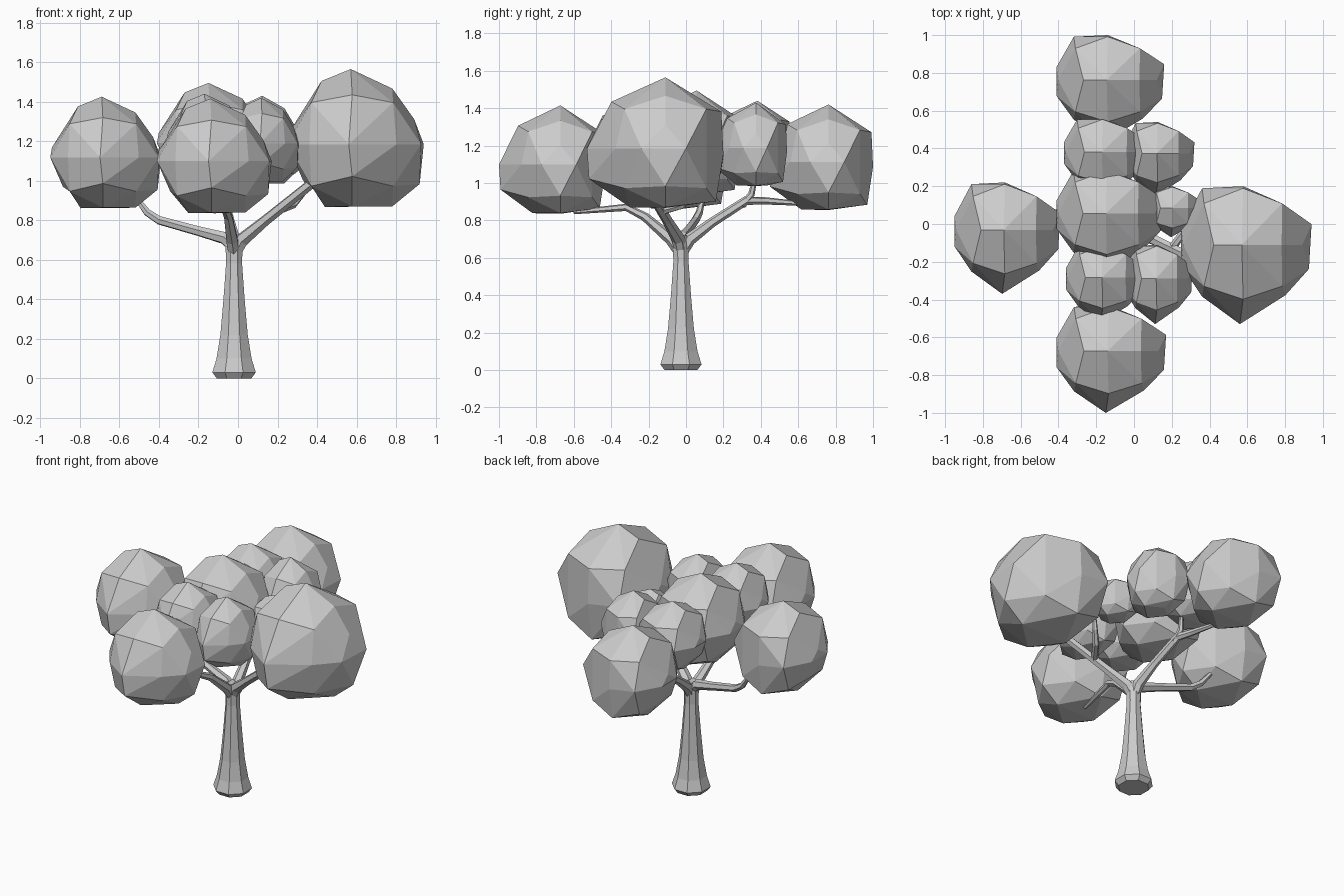
import bpy, bmesh, math
from itertools import product
from mathutils import Vector

if "Cube" in bpy.data.objects:
    bpy.data.objects.remove(bpy.data.objects["Cube"])


def finish(bm, name):
    bmesh.ops.recalc_face_normals(bm, faces=bm.faces)
    me = bpy.data.meshes.new(name)
    bm.to_mesh(me)
    bm.free()
    ob = bpy.data.objects.new(name, me)
    bpy.context.collection.objects.link(ob)
    return ob


def tube(name, path, sides):
    """Tapered faceted limb through (x, y, z, radius) points."""
    bm = bmesh.new()
    pts = [Vector(p[:3]) for p in path]
    rings = []
    for i, p in enumerate(pts):
        d = pts[min(i + 1, len(pts) - 1)] - pts[max(i - 1, 0)]
        q = Vector((0, 0, 1)).rotation_difference(d.normalized())
        ring = []
        for k in range(sides):
            a = 2 * math.pi * (k + 0.5) / sides
            ring.append(bm.verts.new(p + q @ Vector((math.cos(a), math.sin(a), 0)) * path[i][3]))
        rings.append(ring)
    for a, b in zip(rings, rings[1:]):
        for k in range(sides):
            n = (k + 1) % sides
            bm.faces.new((a[k], a[n], b[n], b[k]))
    bm.faces.new(rings[0][::-1])
    bm.faces.new(rings[-1])
    return finish(bm, name)


# Outlines of one irregular faceted clump, in -1..1 units
TOP = [(-.68, .97), (-.1, 1), (.6, .7), (1, .45), (.96, -.2), (.6, -.58),
       (-.1, -1), (-.68, -.6), (-1, -.15), (-1, .4)]
FRONT = [(-.5, .83), (-.07, 1), (.54, .72), (.86, .28), (.94, -.65),
         (.54, -.97), (-.07, -1), (-.45, -.98), (-.77, -.6), (-.97, .1)]
SIDE = [(.53, .77), (.97, .48), (1, -.17), (.89, -.88), (.45, -.97),
        (-.37, -.97), (-.97, -.54), (-.64, .63)]
CENTRE = Vector((-.05, .15, -.08))
POINTS = ([Vector((x, y, CENTRE.z)) for x, y in TOP]
          + [Vector((x, CENTRE.y, z)) for x, z in FRONT]
          + [Vector((CENTRE.x, y, z)) for y, z in SIDE]
          + [CENTRE + Vector(s) * 0.6 for s in product((-1, 1), repeat=3)])


def leaf_clump(name, *bounds):
    """Convex faceted ball fitted to its x, y and z bounds."""
    bm = bmesh.new()
    lo = Vector([b[0] for b in bounds])
    size = Vector([b[1] - b[0] for b in bounds])
    for p in POINTS:
        bm.verts.new(lo + Vector([(p[i] + 1) / 2 * size[i] for i in range(3)]))
    hull = bmesh.ops.convex_hull(bm, input=bm.verts)
    spare = set(hull["geom_interior"]) | set(hull["geom_unused"])
    bmesh.ops.delete(bm, geom=[g for g in spare if isinstance(g, bmesh.types.BMVert)],
                     context='VERTS')
    bmesh.ops.dissolve_limit(bm, angle_limit=math.radians(9), verts=bm.verts, edges=bm.edges)
    return finish(bm, name)


# Trunk, flared at the foot
tx, ty = -0.02, -0.027
tube("trunk", [(tx, ty, z, r) for z, r in (
    (0, 0.095), (0.03, 0.119), (0.10, 0.096), (0.22, 0.075), (0.40, 0.058),
    (0.58, 0.044), (0.66, 0.046), (0.72, 0.04))], 8)

# Main limbs and their forks
limbs = {
    "branch_right": [(tx, ty, .62, .03), (.02, -.04, .70, .037), (.14, -.10, .80, .028),
                     (.39, -.22, 1.0, .026)],
    "branch_left": [(tx, ty, .66, .03), (-.07, -.02, .71, .033), (-.20, .01, .745, .026),
                    (-.40, .05, .80, .023), (-.46, .07, .84, .02), (-.52, .09, .92, .013)],
    "branch_front": [(tx, ty, .62, .03), (-.03, -.08, .70, .033), (-.05, -.22, .82, .024),
                     (-.07, -.32, .87, .02), (-.12, -.60, .845, .012)],
    "branch_back": [(tx, ty, .62, .03), (-.02, .02, .70, .034), (-.04, .14, .79, .026),
                    (-.07, .32, .905, .024), (-.10, .42, .905, .02), (-.13, .62, .89, .012)],
    "twig_back": [(-.065, .30, .88, .02), (-.07, .35, .94, .018), (-.06, .37, 1.03, .012)],
    "twig_right": [(.20, -.13, .85, .022), (.28, -.02, .88, .02), (.33, .03, .94, .017),
                   (.35, .05, 1.0, .012)],
}
for name, path in limbs.items():
    tube(name, path, 6)

# Foliage: four large outer clumps, then the ridge between front and back
clumps = {
    "foliage_left": ((-.95, -.39), (-.37, .22), (.855, 1.425)),
    "foliage_right": ((.25, .94), (-.53, .20), (.86, 1.565)),
    "foliage_front": ((-.41, .17), (-1.0, -.43), (.83, 1.415)),
    "foliage_back": ((-.41, .16), (.44, 1.0), (.85, 1.42)),
    "foliage_centre": ((-.41, .15), (-.26, .29), (.93, 1.495)),
    "foliage_mid_back_left": ((-.37, .06), (.14, .56), (1.01, 1.44)),
    "foliage_mid_back_right": ((-.05, .32), (.15, .54), (.98, 1.43)),
    "foliage_mid_front_left": ((-.36, .05), (-.52, -.11), (1.01, 1.44)),
    "foliage_mid_front_right": ((-.05, .31), (-.53, -.11), (.99, 1.42)),
    "foliage_small": ((.07, .35), (-.07, .20), (1.03, 1.31)),
}
for name, bounds in clumps.items():
    leaf_clump(name, *bounds)
